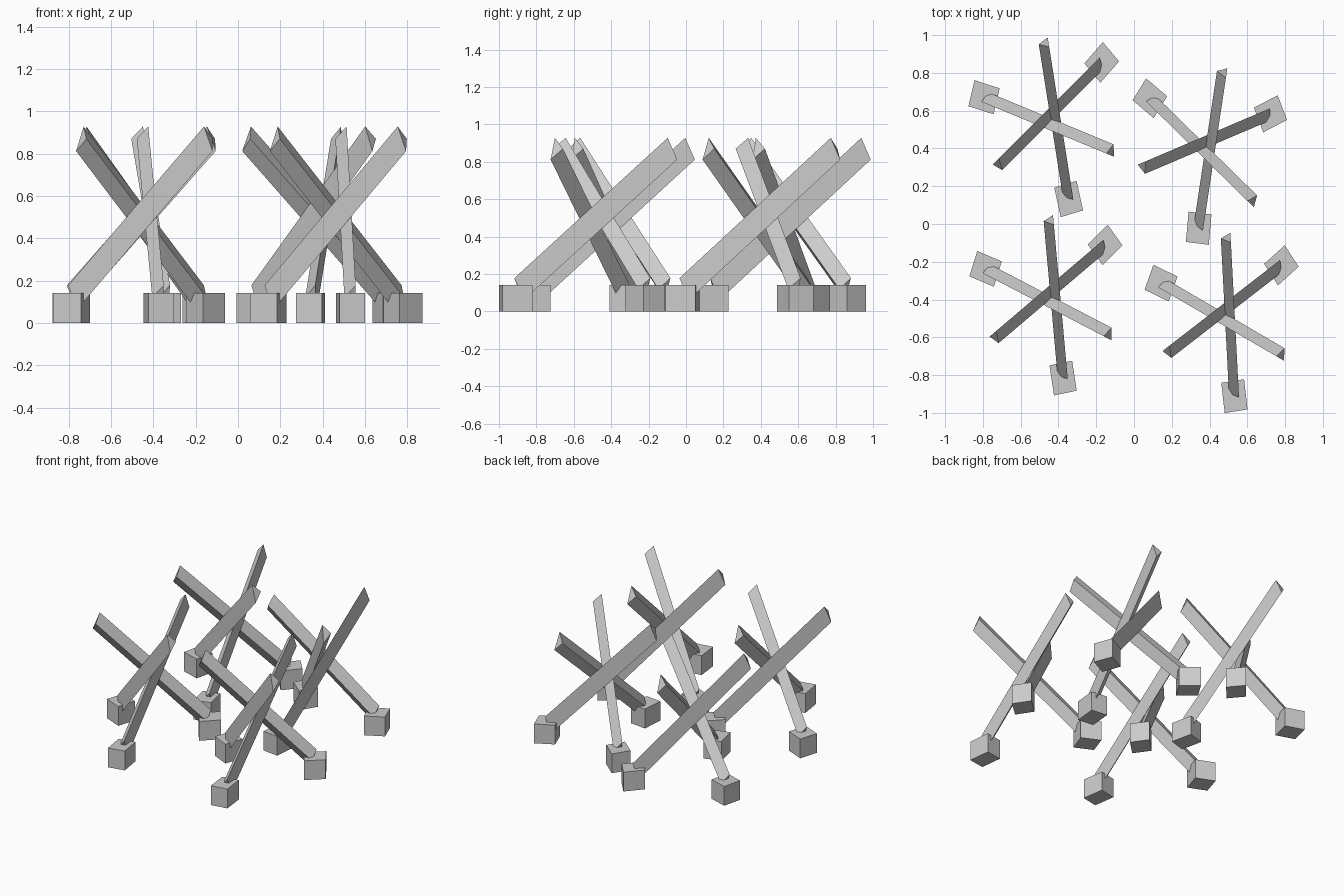
import bpy, bmesh, math
from mathutils import Matrix, Vector

if "Cube" in bpy.data.objects:
    bpy.data.objects.remove(bpy.data.objects["Cube"])

STRETCH = Matrix.Diagonal((1, 1.17, 1, 1))   # barriers are slightly deeper than wide


def prism(name, ring_a, ring_b, matrix):
    """Closed solid between two matching rings of points."""
    bm = bmesh.new()
    a = [bm.verts.new(p) for p in ring_a]
    b = [bm.verts.new(p) for p in ring_b]
    bm.faces.new(a)
    bm.faces.new(b)
    for i in range(len(a)):
        j = (i + 1) % len(a)
        bm.faces.new((a[i], a[j], b[j], b[i]))
    bm.transform(matrix)
    bmesh.ops.recalc_face_normals(bm, faces=bm.faces)
    mesh = bpy.data.meshes.new(name)
    bm.to_mesh(mesh)
    bm.free()
    bpy.context.collection.objects.link(bpy.data.objects.new(name, mesh))


# wedge section of a beam: flat side on the right, ridge on the left
SECTION = [Vector((-0.022, -0.048, 0.058)),
           Vector((0.022, -0.048, -0.058)),
           Vector((0.0, 0.004, 0.0))]
LOW, HIGH = Vector((-0.355, 0, 0.12)), Vector((0.347, 0, 0.87))


def foot_ring(z):
    return [(x * 0.069, y * 0.061, z) for x, y in ((-1, -1), (1, -1), (1, 1), (-1, 1))]


def barrier(x, y, angle):
    for i in range(3):
        turn = Matrix.Rotation(math.radians(angle + 120 * i), 4, 'Z')
        place = Matrix.Translation((x, y, 0)) @ STRETCH @ turn
        # crossed beam
        prism("crossed_beam", [LOW + p for p in SECTION], [HIGH + p for p in SECTION], place)
        # block foot under the low end
        block = place @ Matrix.Translation((-0.37, -0.024, 0)) @ Matrix.Rotation(math.radians(4), 4, 'Z')
        prism("block_foot", foot_ring(0), foot_ring(0.142), block)


# four barriers, each turned a little differently
for x, y, angle in ((-0.437, 0.553, -19.5), (0.383, 0.409, -40),
                    (-0.438, -0.388, -24), (0.485, -0.481, -26.5)):
    barrier(x, y, angle)
